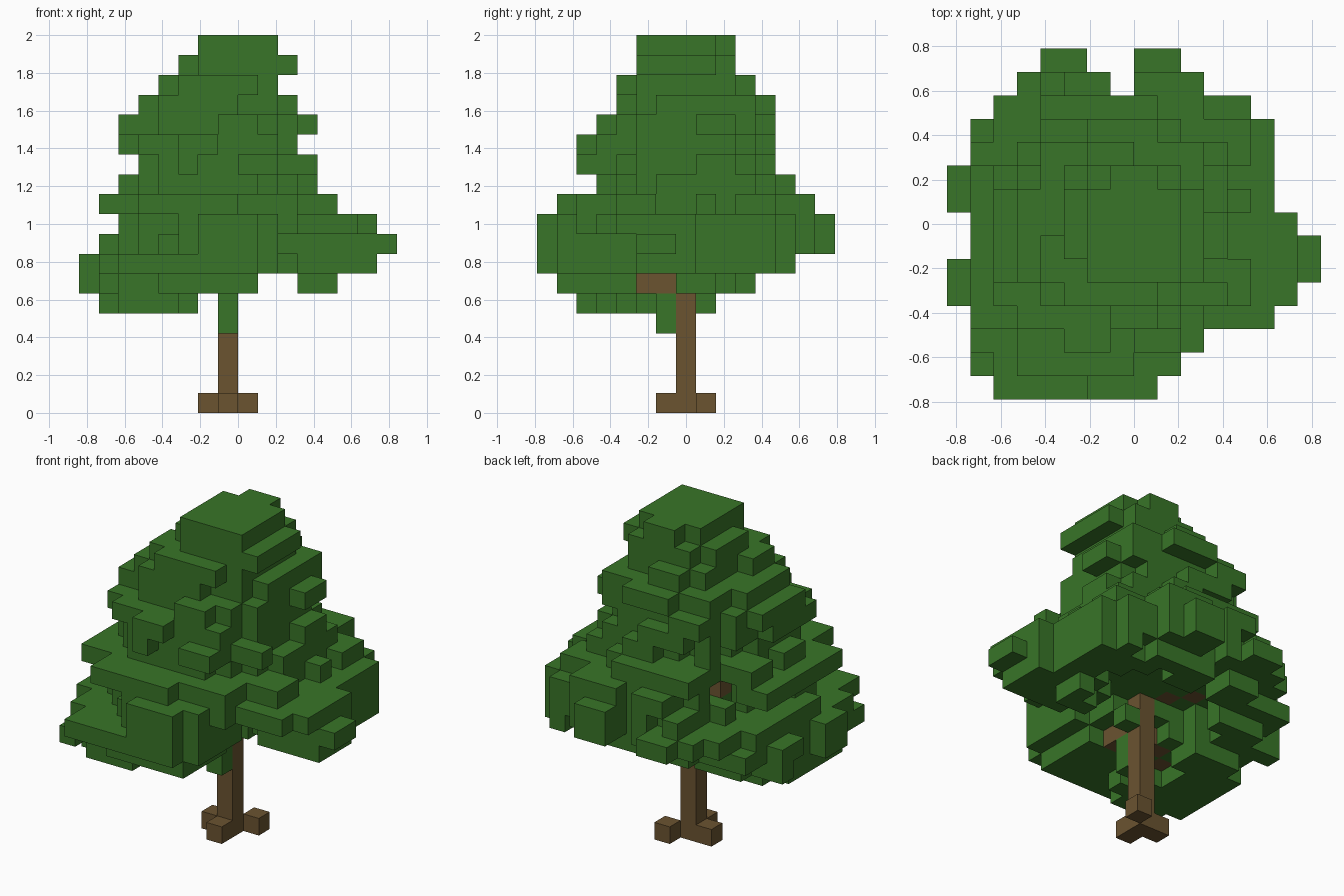
import bpy
import bmesh
import random
from mathutils import Vector

random.seed(11)
cube = bpy.data.objects.get("Cube")
if cube:
    bpy.data.objects.remove(cube, do_unlink=True)

BLOCK = 2 / 19
NEIGHBOURS = [Vector(d) for d in
              ((1, 0, 0), (-1, 0, 0), (0, 1, 0), (0, -1, 0), (0, 0, 1), (0, 0, -1))]


def make_material(name, colour):
    mat = bpy.data.materials.new(name)
    mat.use_nodes = True
    mat.diffuse_color = colour
    mat.node_tree.nodes["Principled BSDF"].inputs["Base Color"].default_value = colour
    return mat


def build_blocks(name, cells, solid, material):
    """Skin a set of grid cells, keeping only faces that are not covered."""
    bm = bmesh.new()
    for cell in sorted(cells):
        # cells lie beside the x origin but straddle the y origin
        centre = Vector(cell) + Vector((0.5, 0, 0.5))
        for n in NEIGHBOURS:
            if tuple(int(c + d) for c, d in zip(cell, n)) in solid:
                continue
            side = Vector((n.y, n.z, n.x))
            up = n.cross(side)
            corners = [(-1, -1), (1, -1), (1, 1), (-1, 1)]
            bm.faces.new([bm.verts.new((centre + (n + side * a + up * b) / 2) * BLOCK)
                          for a, b in corners])
    bmesh.ops.remove_doubles(bm, verts=bm.verts, dist=BLOCK / 100)
    mesh = bpy.data.meshes.new(name)
    bm.to_mesh(mesh)
    bm.free()
    mesh.materials.append(material)
    obj = bpy.data.objects.new(name, mesh)
    bpy.context.collection.objects.link(obj)


# Canopy layers from the bottom up: first and last cell in x, then in y
LAYERS = [
    (-7, -3, -5, 1), (-8, 4, -6, 3), (-8, 6, -7, 5), (-7, 7, -7, 7),
    (-6, 6, -7, 7), (-7, 4, -6, 6), (-6, 3, -4, 5), (-5, 3, -5, 4),
    (-6, 2, -5, 4), (-6, 3, -4, 4), (-5, 2, -3, 4), (-4, 1, -3, 3),
    (-3, 2, -2, 2), (-2, 1, -2, 2),
]
FIRST_LAYER = 5

# Overall outline from above: first and last cell in x for each row, front to back
OUTLINE = [
    (-6, 0), (-7, 1), (-7, 2), (-7, 5), (-8, 6), (-8, 7), (-7, 7), (-7, 6),
    (-8, 5), (-8, 5), (-7, 5), (-7, 5), (-6, 4), (-5, 2), (-4, 1),
]
FRONT_ROW = -7


def in_hollow(x, y, z):
    """Open spaces that reveal the trunk and boughs."""
    across, along = x - y, x + y
    if z == 5:
        return -3 <= across <= 0 and along >= -6
    # gap between the two front lobes
    if z <= 8 and y <= -3 and x >= 2:
        return True
    if z <= 7 and across >= 2 and along in (-1, 0):
        return True
    if z == 6:
        beside_trunk = x == 1 or (x >= 0 and y in (-2, -1))
        return beside_trunk or (abs(across) <= 2 and along > 0) \
            or (-6 <= across <= -2 and abs(along) <= 2)
    if z == 7:
        return (abs(across + 1) <= 2 and 0 <= along <= 5) \
            or (-6 <= across <= -3 and abs(along) <= 2)
    if z in (10, 11):
        return across <= 3 - z and abs(along + 2) <= 1
    return False


def allowed(x, y, z):
    """Outline with notches in the back edge and a cut front corner."""
    lo, hi = OUTLINE[y - FRONT_ROW]
    back_notch = (y == 7 and x in (-2, -1)) or (y == 6 and x == -1)
    corner = z in (8, 9) and x + y < -9
    return lo <= x <= hi and not (back_notch or corner or in_hollow(x, y, z))


def twig(axis, end, layer, z):
    """A two-block-wide row of leaves from the middle to the layer's limit."""
    lo, hi = layer[2 - 2 * axis], layer[3 - 2 * axis]
    middle, reach = (lo + hi) / 2, (hi - lo + 1) * 0.33
    centre = round((layer[2 * axis] + layer[2 * axis + 1]) / 2)

    def place(along, cross):
        return (along, cross, z) if axis == 0 else (cross, along, z)

    rows = [r for r in range(lo, hi + 1)
            if abs(r - middle) <= reach and allowed(*place(end, r))]
    if not rows:
        return set()
    # side twigs sweep forward on the right and backward on the left
    if axis == 0:
        row = rows[0] if end < centre else rows[-1]
    else:
        row = random.choice(rows)
    pair = (row, row + 1) if row < middle else (row - 1, row)
    cells = {place(a, r) for r in pair
             for a in range(min(centre, end), max(centre, end) + 1)}
    return {c for c in cells if allowed(*c)}


leaves = set()
for i, layer in enumerate(LAYERS):
    x0, x1, y0, y1 = layer
    z = FIRST_LAYER + i
    cx, cy = (x0 + x1) / 2, (y0 + y1) / 2
    rx, ry = (x1 - x0 + 1) / 2, (y1 - y0 + 1) / 2
    power = 3 if z < 9 else 2.4
    # the lowest boughs and the crown are fuller than the middle
    fullness = 0.35 if z > 16 else 0.18 if z < 9 else 0
    tufts = {}
    for x in range(x0, x1 + 1):
        for y in range(y0, y1 + 1):
            # neighbouring cells share a ragged limit so the edge forms tufts
            key = (x // 2, y) if (x + z) % 3 else (x, y // 2)
            limit = tufts.setdefault(key, random.uniform(0.55, 1.08)) + fullness
            dist = abs((x - cx) / rx) ** power + abs((y - cy) / ry) ** power
            if dist < limit and allowed(x, y, z):
                leaves.add((x, y, z))
    for axis in (0, 1):
        for end in layer[2 * axis:2 * axis + 2]:
            leaves |= twig(axis, end, layer, z)

# Sprig hanging in front of the trunk, leaves beside it and the overhanging left lobe
leaves |= {(-1, -1, 4), (-1, -1, 5), (0, 0, 6)}
leaves |= {(x, y, 9) for x in range(2, 7) for y in (-4, -3) if allowed(x, y, 9)}

# Trunk, roots and boughs
wood = {(-1, 0, z) for z in range(16)}
wood |= {(-2, 0, 0), (-1, -1, 0), (0, 1, 0)}
wood |= {(-1, -1, 6), (-1, -2, 6)}
wood |= {(-2, -1, 6), (-3, -1, 6), (-4, -2, 6)}
wood |= {(-2, 1, 8), (-3, 2, 8)}
wood |= {(-2, 1, 10), (-3, 1, 10), (-4, 2, 10)}
leaves -= wood

# Drop leaf blocks that are not joined to the tree
joined, queue = set(wood), list(wood)
while queue:
    cell = queue.pop()
    for n in NEIGHBOURS:
        near = tuple(int(c + d) for c, d in zip(cell, n))
        if near in leaves and near not in joined:
            joined.add(near)
            queue.append(near)
leaves &= joined

solid = leaves | wood
build_blocks("trunk", wood, solid, make_material("bark brown", (0.145, 0.087, 0.03, 1)))
build_blocks("canopy", leaves, solid, make_material("leaf green", (0.04, 0.178, 0.021, 1)))
